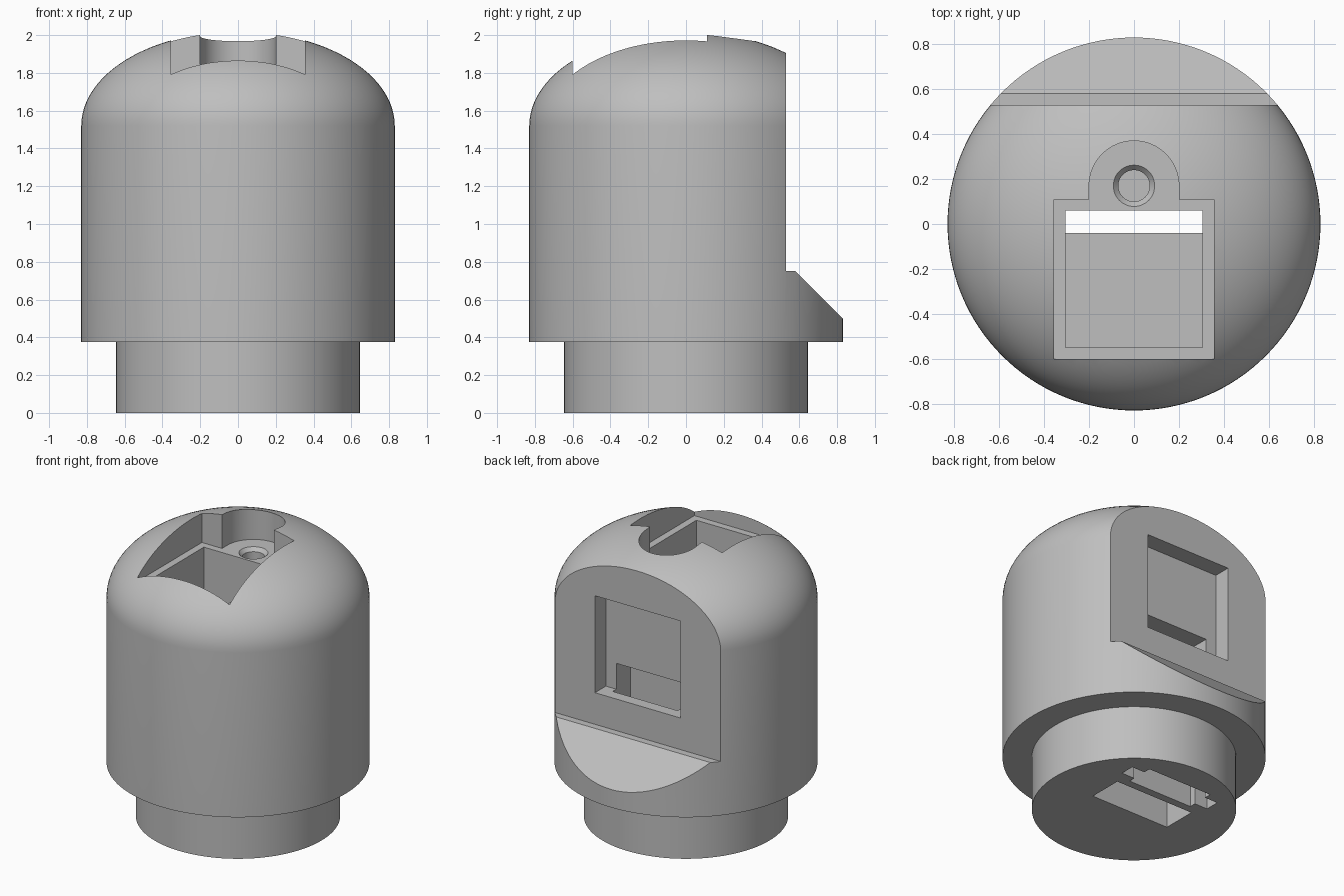
import bpy
import bmesh
from math import sin, cos, pi, radians

if "Cube" in bpy.data.objects:
    bpy.data.objects.remove(bpy.data.objects["Cube"])

grey = bpy.data.materials.new("light_grey")
grey.use_nodes = True
grey.diffuse_color = (0.52, 0.52, 0.52, 1)
grey.node_tree.nodes["Principled BSDF"].inputs["Base Color"].default_value = (0.52, 0.52, 0.52, 1)


def finish(bm, name):
    bmesh.ops.recalc_face_normals(bm, faces=bm.faces)
    mesh = bpy.data.meshes.new(name)
    bm.to_mesh(mesh)
    bm.free()
    mesh.materials.append(grey)
    obj = bpy.data.objects.new(name, mesh)
    bpy.context.collection.objects.link(obj)
    return obj


def lathe(name, profile, centre=(0, 0), sides=96):
    """Spin an (r, z) profile; points on the axis become poles."""
    bm = bmesh.new()
    verts = [bm.verts.new((r, 0, z)) for r, z in profile]
    edges = [bm.edges.new(pair) for pair in zip(verts, verts[1:])]
    bmesh.ops.spin(bm, geom=verts + edges, axis=(0, 0, 1), cent=(0, 0, 0),
                   angle=2 * pi, steps=sides)
    bmesh.ops.remove_doubles(bm, verts=bm.verts, dist=0.0001)
    bmesh.ops.translate(bm, verts=bm.verts, vec=(*centre, 0))
    return finish(bm, name)


def prism(name, points, low, high, along_x=False):
    """Extrude (x, y) points along z, or (y, z) points along x."""
    bm = bmesh.new()
    place = (lambda a, b: (low, a, b)) if along_x else (lambda a, b: (a, b, low))
    face = bm.faces.new([bm.verts.new(place(*p)) for p in points])
    out = bmesh.ops.extrude_face_region(bm, geom=[face])
    moved = [v for v in out["geom"] if isinstance(v, bmesh.types.BMVert)]
    step = (high - low, 0, 0) if along_x else (0, 0, high - low)
    bmesh.ops.translate(bm, verts=moved, vec=step)
    return finish(bm, name)


def block(name, half, y0, y1, z0, z1):
    return prism(name, [(-half, y0), (half, y0), (half, y1), (-half, y1)], z0, z1)


# Domed body on a narrower neck
R, NECK, SHOULDER, BASE, RISE = 0.83, 0.645, 1.52, 0.375, 0.5
dome = [(R * cos(i * pi / 48), SHOULDER + RISE * sin(i * pi / 48)) for i in range(24)]
body = lathe("domed_body", [(0, 0), (NECK, 0), (NECK, BASE), (R, BASE)]
             + dome + [(0, SHOULDER + RISE)], sides=128)

# Flat back with a ledge and a sloping foot
back = [(0.53, 2.3), (0.53, 0.75), (0.58, 0.75), (0.83, 0.5), (1.2, 0.13), (1.2, 2.3)]
cutters = [prism("back_cut", back, -1.2, 1.2, along_x=True)]

# Keyhole-shaped recess in the top
arch = [(0.2 * cos(i * pi / 32), 0.17 + 0.2 * sin(i * pi / 32)) for i in range(33)]
keyhole = [(-0.355, -0.6), (0.355, -0.6), (0.355, 0.11), (0.2, 0.11)] \
    + arch + [(-0.2, 0.11), (-0.355, 0.11)]
cutters.append(prism("top_recess", keyhole, 1.765, 2.3))

# Deep pocket running into a slot that opens underneath
pocket = [(-0.55, 1.9), (-0.55, 1.2), (-0.04, 1.2), (-0.04, -0.1),
          (0.2, -0.1), (0.2, 1.1), (0.06, 1.1), (0.06, 1.9)]
cutters.append(prism("pocket_and_slot", pocket, -0.305, 0.305, along_x=True))

# Countersunk screw hole
cutters.append(lathe("screw_hole", [(0, 1.5), (0.07, 1.5), (0.07, 1.74), (0.092, 1.765),
                                    (0.092, 1.85), (0, 1.85)], (0, 0.17), 48))

# Back window, its cable passage and the grooves at the passage mouth
cutters.append(block("back_window", 0.33, 0.41, 0.7, 0.97, 1.645))
cutters.append(block("cable_passage", 0.25, 0.255, 0.45, -0.1, 1.15))
cutters.append(block("passage_groove", 0.35, 0.3, 0.4, -0.1, 0.6))

bpy.context.view_layer.objects.active = body
body.select_set(True)
for cutter in cutters:
    cutter.hide_render = True
    mod = body.modifiers.new(cutter.name, "BOOLEAN")
    mod.operation = "DIFFERENCE"
    mod.solver = "EXACT"
    mod.object = cutter
    bpy.ops.object.modifier_apply(modifier=mod.name)
    bpy.data.objects.remove(cutter)

bpy.ops.object.shade_smooth_by_angle(angle=radians(30))
